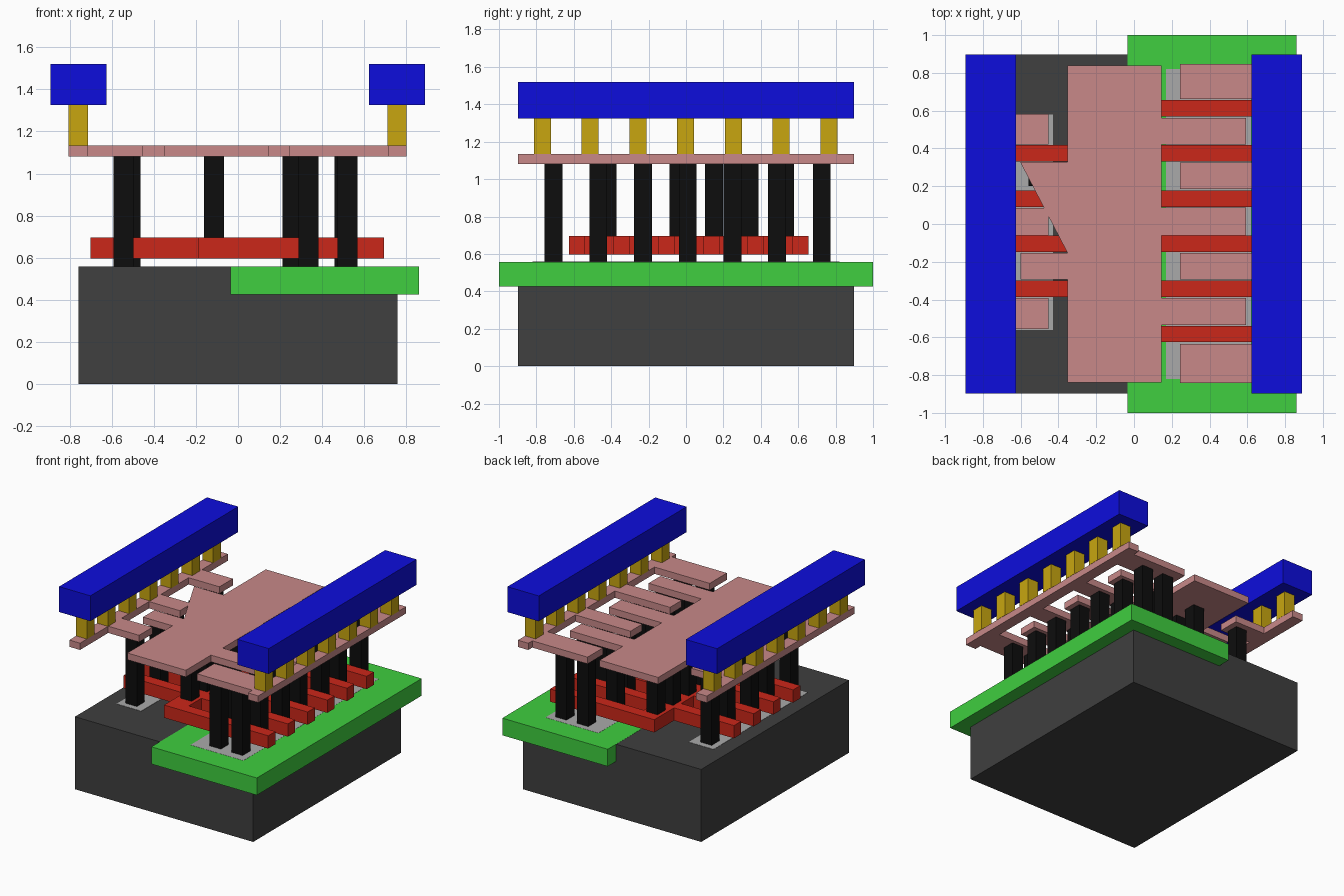
import bpy, bmesh

if "Cube" in bpy.data.objects:
    bpy.data.objects.remove(bpy.data.objects["Cube"])


def material(name, rgb):
    m = bpy.data.materials.new(name)
    m.diffuse_color = (*rgb, 1)
    m.use_nodes = True
    m.node_tree.nodes["Principled BSDF"].inputs["Base Color"].default_value = m.diffuse_color
    return m


DARK = material("dark_grey", (0.05, 0.05, 0.05))
GREEN = material("green", (0.05, 0.62, 0.05))
LIGHT = material("light_grey", (0.4, 0.4, 0.4))
RED = material("red", (0.6, 0.02, 0.01))
BLACK = material("black", (0.004, 0.004, 0.004))
PINK = material("pink", (0.58, 0.25, 0.25))
GOLD = material("gold", (0.58, 0.38, 0.005))
BLUE = material("blue", (0.004, 0.004, 0.72))


def prism(name, outline, z0, z1, mat):
    """Extrude a flat outline from z0 to z1."""
    bm = bmesh.new()
    base = bm.faces.new([bm.verts.new((x, y, z0)) for x, y in outline])
    ext = bmesh.ops.extrude_face_region(bm, geom=[base], use_keep_orig=True)
    top = [g for g in ext["geom"] if isinstance(g, bmesh.types.BMVert)]
    bmesh.ops.translate(bm, verts=top, vec=(0, 0, z1 - z0))
    bmesh.ops.recalc_face_normals(bm, faces=bm.faces)
    mesh = bpy.data.meshes.new(name)
    bm.to_mesh(mesh)
    bm.free()
    obj = bpy.data.objects.new(name, mesh)
    obj.data.materials.append(mat)
    bpy.context.collection.objects.link(obj)


def box(name, x0, x1, y0, y1, z0, z1, mat):
    prism(name, [(x0, y0), (x1, y0), (x1, y1), (x0, y1)], z0, z1, mat)


def post(name, x, y, z0, z1, mat, half=0.0475):
    box(name, x - half, x + half, y - half, y + half, z0, z1, mat)


def teeth(base, tip, spans):
    """Comb-tooth outline points, walking along y."""
    pts = []
    for a, b in spans:
        pts += [(base, a), (tip, a), (tip, b), (base, b)]
    return pts


# Layer heights
TOP = 0.557
GATE0, GATE1 = 0.597, 0.695
PLATE0, PLATE1 = 1.081, 1.133
RAIL0, RAIL1 = 1.325, 1.52

# Base block, the well let into it, and the doped areas flush with its top
box("substrate", -0.757, 0.757, -0.897, 0.897, 0, TOP, DARK)
box("well", -0.035, 0.86, -1, 1, 0.426, TOP + 0.001, GREEN)
box("left_doped_area", -0.64, -0.43, -0.56, 0.58, 0.5, TOP + 0.002, LIGHT)
box("right_doped_area", 0.17, 0.62, -0.82, 0.82, 0.5, TOP + 0.002, LIGHT)

# Red gate comb: six fingers to the right, four to the left
fingers = [(-0.626 + 0.239 * i, -0.539 + 0.239 * i) for i in range(6)]
outline = teeth(-0.04, 0.695, fingers)
outline += [(-0.19, fingers[-1][1])]
outline += teeth(-0.19, -0.70, [(b, a) for a, b in reversed(fingers[1:5])])
outline += [(-0.19, fingers[0][0])]
prism("gate_comb", outline, GATE0, GATE1, RED)

# Black contact posts in rows between the gate fingers
for i in range(7):
    y = -0.708 + 0.239 * i
    outer = i % 2 == 0
    for x in ((0.336, 0.521) if outer else (0.26, 0.505)):
        post("right_contact", x, y, TOP, PLATE0, BLACK)
    if 1 <= i <= 5:
        post("left_contact", -0.512 if outer else -0.545, y, TOP, PLATE0, BLACK)

# Short contact posts standing on the gate spine
for i in range(6):
    post("gate_contact", -0.115, -0.42 + 0.19 * i, GATE1, PLATE0, BLACK)

# Pink centre plate with right fingers and a slanted left web
outline = [(0.145, -0.84)]
outline += teeth(0.145, 0.593, [(-0.535, -0.393), (-0.06, 0.088), (0.42, 0.562)])
outline += [(0.145, 0.84), (-0.352, 0.84), (-0.352, 0.327), (-0.602, 0.327),
            (-0.352, -0.153), (-0.602, -0.153), (-0.602, -0.293),
            (-0.352, -0.293), (-0.352, -0.84)]
prism("centre_plate", outline, PLATE0, PLATE1, PINK)

# Pink side combs
outline = [(0.80, -0.897), (0.80, 0.897), (0.712, 0.897)]
outline += teeth(0.712, 0.243, [(0.848, 0.663), (0.326, 0.184),
                                (-0.153, -0.295), (-0.635, -0.843)])
outline += [(0.712, -0.897)]
prism("right_side_comb", outline, PLATE0, PLATE1, PINK)

outline = [(-0.714, 0.897), (-0.805, 0.897), (-0.805, -0.897), (-0.714, -0.897)]
outline += teeth(-0.714, -0.452, [(-0.555, -0.393), (-0.06, 0.085), (0.42, 0.583)])
prism("left_side_comb", outline, PLATE0, PLATE1, PINK)

# Gold posts and the blue rails they carry
for side, x in (("left", -0.759), ("right", 0.756)):
    for i in range(7):
        post(side + "_via", x, -0.768 + 0.2553 * i, PLATE1, RAIL0, GOLD, 0.046)
    box(side + "_rail", x - 0.133, x + 0.133, -0.897, 0.897, RAIL0, RAIL1, BLUE)
